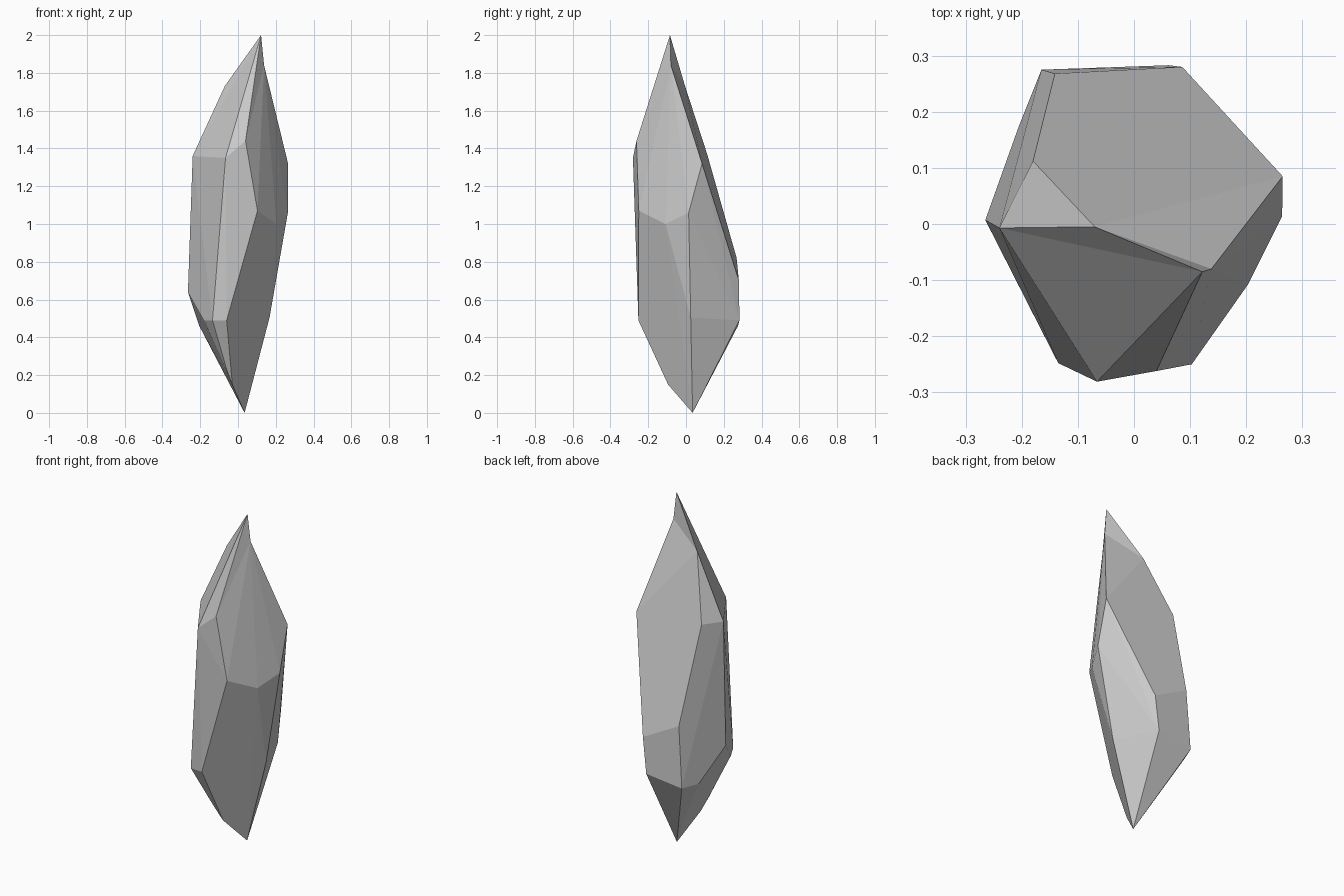
import bpy, bmesh

if "Cube" in bpy.data.objects:
    bpy.data.objects.remove(bpy.data.objects["Cube"])

# Corner points of the shard, grouped by height
ring = [(-.24, -.007, 1.36), (-.066, -.281, 1.35), (.04, -.262, 1.44),
        (.138, -.08, 1.84), (-.07, -.005, 1.73)]           # edge below the tip
shoulder = [(-.18, .112, 1.37), (.265, .085, 1.32)]
waist = [(.103, -.25, 1.07), (.264, .014, 1.06), (.203, -.108, 1.0),
         (-.141, .268, .82), (.086, .28, .70), (-.265, .007, .64)]
lower = [(-.135, -.248, .49), (-.06, -.252, .49), (-.18, -.16, .49),
         (.167, .025, .505), (.062, .283, .49), (-.165, .275, .46), (-.205, .175, .46)]
base = [(-.06, -.13, .23), (-.03, -.095, .15), (-.04, .1, .155), (.035, .035, 0)]
tip = (.122, -.085, 2.0)

# Faceted body as a hull
bm = bmesh.new()
for p in ring + shoulder + waist + lower + base:
    bm.verts.new(p)
top = set(list(bm.verts)[:len(ring)]) if not bm.verts.ensure_lookup_table() else set()
bmesh.ops.convex_hull(bm, input=bm.verts[:])
loose = [v for v in bm.verts if not v.link_faces]
top -= set(loose)
bmesh.ops.delete(bm, geom=loose, context='VERTS')

# Open the top and draw it out to the tip, which is slightly concave
lid = [f for f in bm.faces if all(v in top for v in f.verts)]
bmesh.ops.delete(bm, geom=lid, context='FACES')
apex = bm.verts.new(tip)
for e in [e for e in bm.edges if e.is_boundary]:
    bm.faces.new((*e.verts, apex))

# Merge almost coplanar triangles into clean facets
bmesh.ops.recalc_face_normals(bm, faces=bm.faces[:])
bmesh.ops.dissolve_limit(bm, angle_limit=.035, verts=bm.verts[:], edges=bm.edges[:])

mesh = bpy.data.meshes.new("crystal_shard")
bm.to_mesh(mesh)
bm.free()
shard = bpy.data.objects.new("crystal_shard", mesh)
bpy.context.collection.objects.link(shard)
